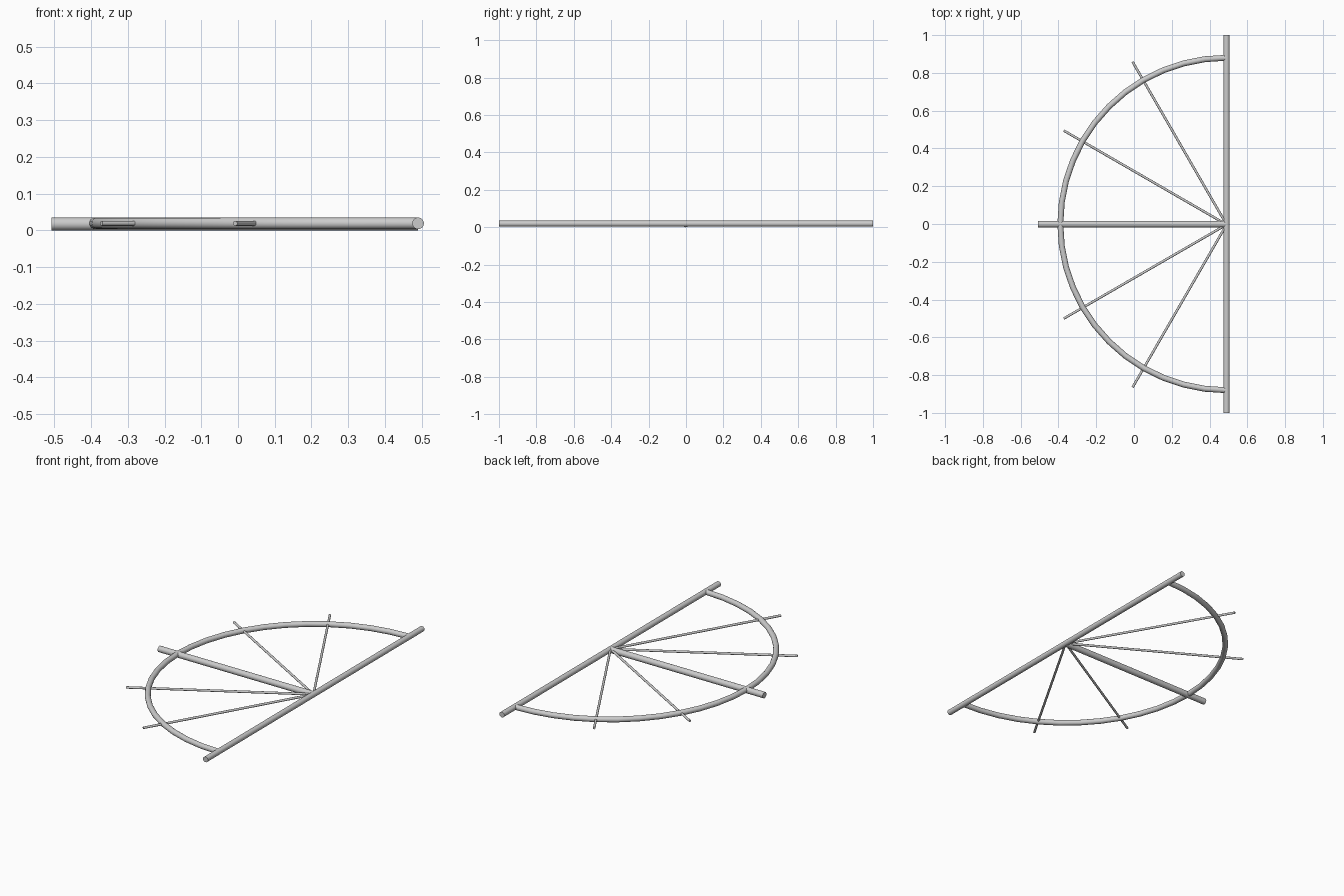
import bpy, bmesh
from math import sin, cos, pi, radians
from mathutils import Vector

if "Cube" in bpy.data.objects:
    bpy.data.objects.remove(bpy.data.objects["Cube"])

HUB = Vector((0.49, 0, 0.0193))


def finish(obj):
    bpy.ops.object.select_all(action='DESELECT')
    obj.select_set(True)
    bpy.context.view_layer.objects.active = obj
    bpy.ops.object.shade_smooth_by_angle(angle=radians(35))


def rod(name, a, b, r, sides=32):
    a, b = Vector(a), Vector(b)
    bpy.ops.mesh.primitive_cylinder_add(vertices=sides, radius=r, depth=(b - a).length,
                                        location=(a + b) / 2)
    obj = bpy.context.object
    obj.name = name
    obj.rotation_euler = (b - a).to_track_quat('Z', 'Y').to_euler()
    finish(obj)


# long straight base bar and the thick centre spoke
rod("base_bar", (HUB.x, -1, HUB.z), (HUB.x, 1, HUB.z), 0.0158)
rod("centre_spoke", (-0.507, -0.001, 0.0175), (HUB.x, -0.001, 0.0175), 0.0175)

# thin spokes fanning out from the hub
for i, deg in enumerate((30, 60, -30, -60)):
    d = Vector((-cos(radians(deg)), sin(radians(deg)), 0))
    start = HUB + Vector((0, -0.003, 0))
    rod(f"thin_spoke_{i + 1}", start, start + d * 0.995, 0.0066, 16)

# half-ring tube, swept in straight facets
R, r, segs, sides = 0.88, 0.0155, 24, 16
bm = bmesh.new()
rings = []
for i in range(segs + 1):
    t = pi / 2 + pi * i / segs
    ring = []
    for j in range(sides):
        p = 2 * pi * j / sides
        q = R + r * cos(p)
        ring.append(bm.verts.new((HUB.x + q * cos(t), q * sin(t), HUB.z + r * sin(p))))
    rings.append(ring)
for a, b in zip(rings, rings[1:]):
    for j in range(sides):
        k = (j + 1) % sides
        bm.faces.new((a[j], a[k], b[k], b[j]))
bm.faces.new(rings[0])
bm.faces.new(rings[-1])
bmesh.ops.recalc_face_normals(bm, faces=bm.faces)
mesh = bpy.data.meshes.new("half_ring")
bm.to_mesh(mesh)
bm.free()
half_ring = bpy.data.objects.new("half_ring", mesh)
bpy.context.collection.objects.link(half_ring)
finish(half_ring)
